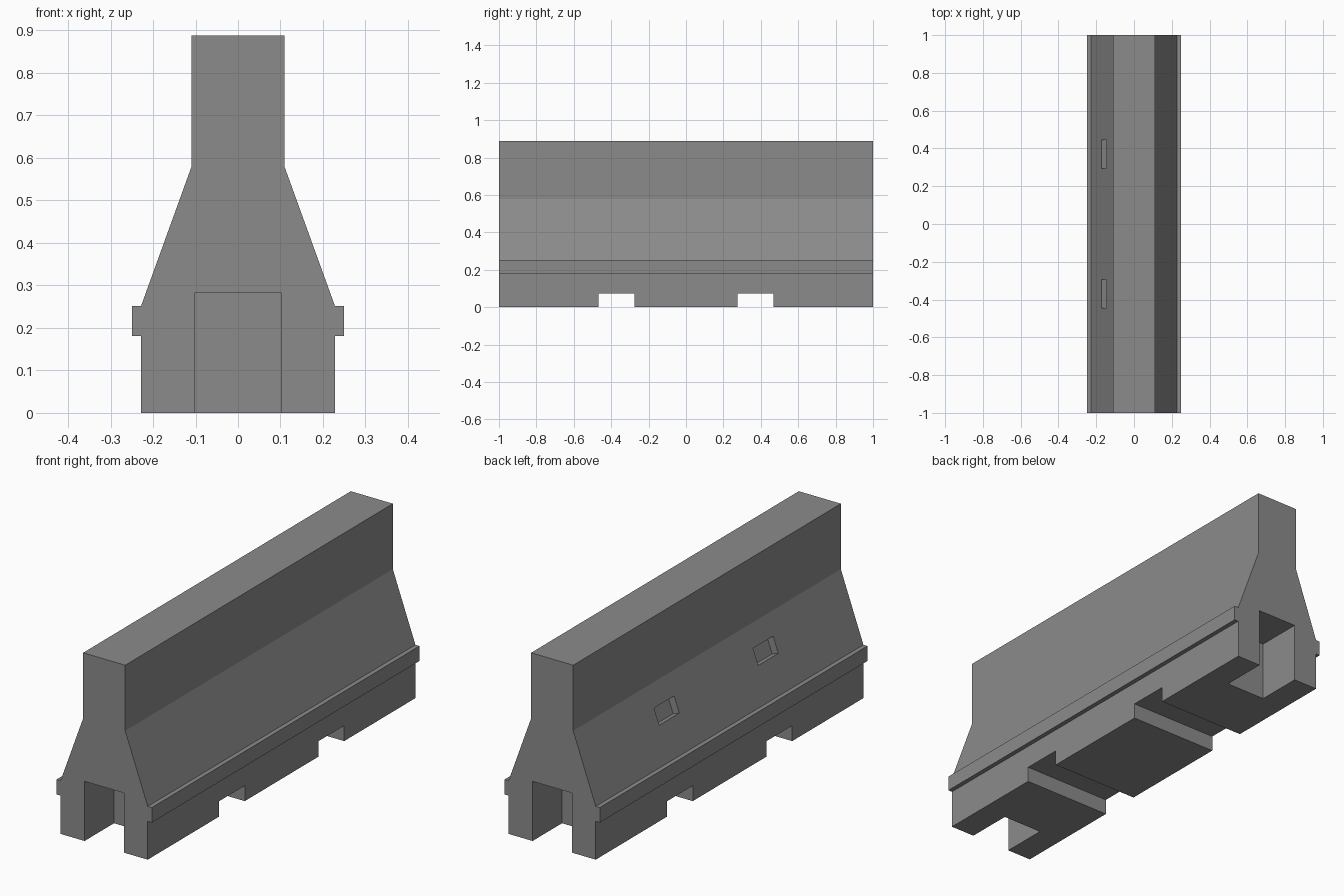
import bpy, bmesh, math

if "Cube" in bpy.data.objects:
    bpy.data.objects.remove(bpy.data.objects["Cube"])

# Barrier body: symmetric profile extruded along y
half = [(0.228, 0), (0.228, 0.181), (0.249, 0.181), (0.249, 0.252),
        (0.228, 0.252), (0.11, 0.578), (0.11, 0.888)]
profile = half + [(-x, z) for x, z in reversed(half)]
bm = bmesh.new()
face = bm.faces.new([bm.verts.new((x, -1, z)) for x, z in profile])
ext = bmesh.ops.extrude_face_region(bm, geom=[face])
for v in ext["geom"]:
    if isinstance(v, bmesh.types.BMVert):
        v.co.y = 1
bmesh.ops.recalc_face_normals(bm, faces=bm.faces)
mesh = bpy.data.meshes.new("barrier_body")
bm.to_mesh(mesh)
bm.free()
body = bpy.data.objects.new("barrier_body", mesh)
bpy.context.collection.objects.link(body)


def cut(name, center, size, tilt=0):
    """Subtract a box, optionally tilted about y, from the body."""
    bpy.ops.mesh.primitive_cube_add(size=1, location=center, rotation=(0, tilt, 0))
    box = bpy.context.object
    box.name = name
    box.scale = size
    box.hide_render = True
    box.hide_set(True)
    mod = body.modifiers.new(name, "BOOLEAN")
    mod.operation = "DIFFERENCE"
    mod.solver = "EXACT"
    mod.object = box
    return box


cutters = []
slope = math.atan2(0.118, 0.326)
for s in (-1, 1):
    # Open recess in each end
    cutters.append(cut("end_recess_cutter", (0, s * 0.995, 0.091), (0.205, 0.43, 0.382)))
    # Forklift slot across the underside
    cutters.append(cut("fork_slot_cutter", (0, s * 0.3715, -0.0145), (0.8, 0.193, 0.175)))
    # Shallow pocket in the left sloping face
    cutters.append(cut("side_pocket_cutter", (-0.1585, s * 0.37, 0.446), (0.07, 0.15, 0.079), slope))

# Bake the cuts and drop the cutters
bpy.context.view_layer.update()
deps = bpy.context.evaluated_depsgraph_get()
result = bpy.data.meshes.new_from_object(body.evaluated_get(deps))
body.modifiers.clear()
body.data = result
for c in cutters:
    bpy.data.objects.remove(c)

# Dark grey plastic
dark = bpy.data.materials.new("dark_grey")
dark.diffuse_color = (0.26, 0.26, 0.26, 1)
dark.use_nodes = True
dark.node_tree.nodes["Principled BSDF"].inputs["Base Color"].default_value = dark.diffuse_color
body.data.materials.clear()
body.data.materials.append(dark)
